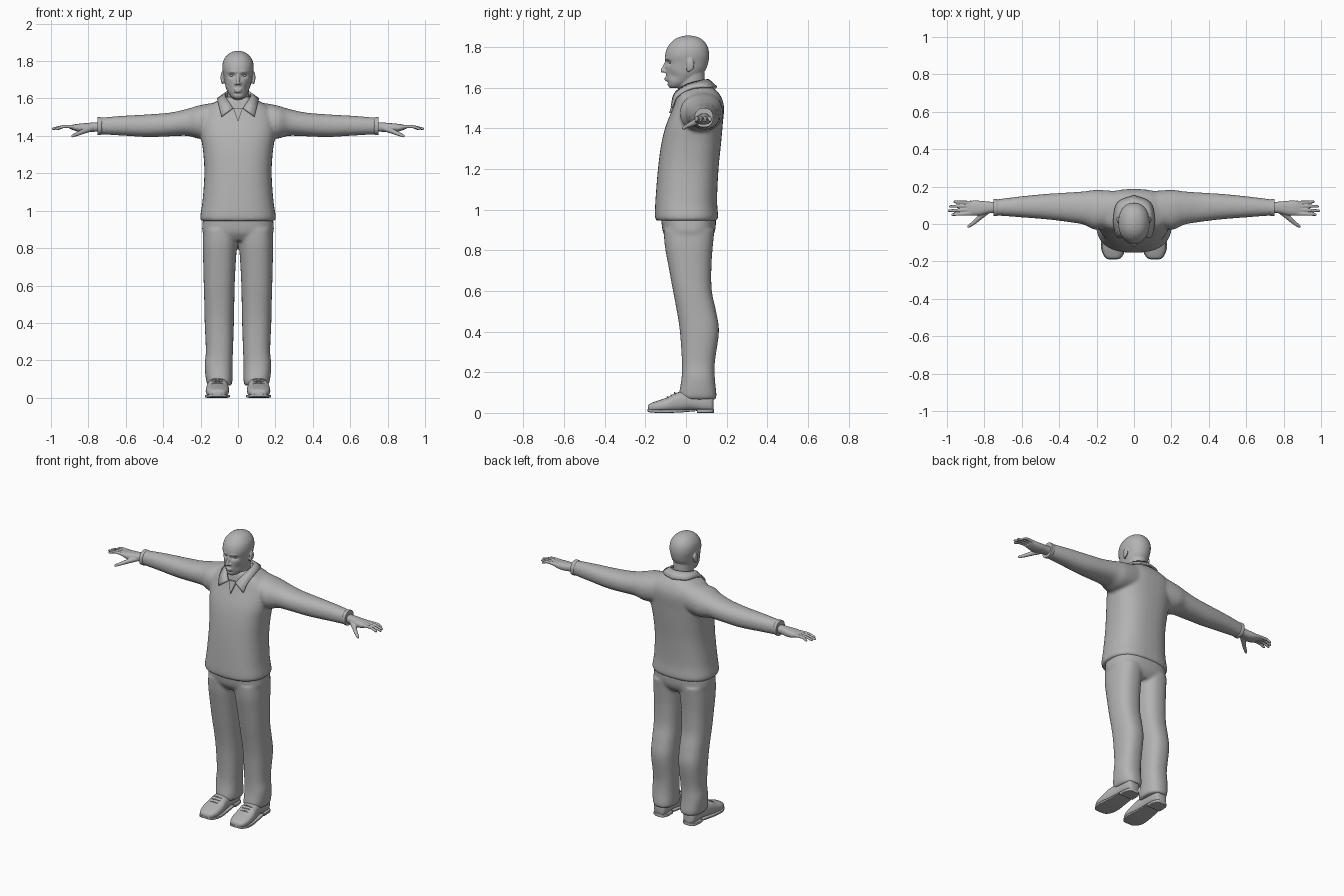
import bpy, bmesh, math
from mathutils import Vector, Matrix

grey = bpy.data.materials.new("plain grey")
grey.diffuse_color = (0.45, 0.45, 0.45, 1)


def smooth_rows(rows, steps=5):
    """Catmull-Rom interpolation between section rows."""
    out = []
    for i in range(len(rows) - 1):
        p = [rows[max(0, min(len(rows) - 1, i + k))] for k in (-1, 0, 1, 2)]
        for s in range(steps):
            t = s / steps
            out.append([0.5 * (2 * b + (c - a) * t + (2 * a - 5 * b + 4 * c - d) * t * t
                               + (3 * b - a - 3 * c + d) * t ** 3) for a, b, c, d in zip(*p)])
    return out + [list(rows[-1])]


def loft(bm, axis, rows, power=2.3, side=1, n=40):
    """Closed skin through sections (t, a0, a1, b0, b1) along x, y or z."""
    rings = []
    for t, a0, a1, b0, b1 in smooth_rows(rows):
        ring = []
        for k in range(n):
            c, s = math.cos(math.tau * k / n), math.sin(math.tau * k / n)
            a = (a0 + a1) / 2 + (a1 - a0) / 2 * math.copysign(abs(c) ** (2 / power), c)
            b = (b0 + b1) / 2 + (b1 - b0) / 2 * math.copysign(abs(s) ** (2 / power), s)
            x, y, z = {"x": (t, a, b), "y": (a, t, b), "z": (a, b, t)}[axis]
            ring.append(bm.verts.new((x * side, y, z)))
        rings.append(ring)
    for r, q in zip(rings, rings[1:]):
        for k in range(n):
            bm.faces.new((r[k], r[(k + 1) % n], q[(k + 1) % n], q[k]))
    bm.faces.new(rings[0])
    bm.faces.new(rings[-1])


def ball(bm, centre, radii, side=1):
    m = Matrix.Translation((centre[0] * side, centre[1], centre[2])) @ Matrix.Diagonal((*radii, 1))
    bmesh.ops.create_icosphere(bm, subdivisions=3, radius=1, matrix=m)


def limb(bm, points, r0, r1, side=1, steps=8):
    """Tapered rounded tube made from closely spaced balls."""
    path = smooth_rows(points, steps)
    for i, p in enumerate(path):
        r = r0 + (r1 - r0) * i / (len(path) - 1)
        ball(bm, p, (r, r, r), side)


def finish(bm, name, voxel=0, relax=0, angle=40):
    bmesh.ops.recalc_face_normals(bm, faces=bm.faces)
    me = bpy.data.meshes.new(name)
    bm.to_mesh(me)
    bm.free()
    ob = bpy.data.objects.new(name, me)
    bpy.context.collection.objects.link(ob)
    me.materials.append(grey)
    bpy.ops.object.select_all(action="DESELECT")
    bpy.context.view_layer.objects.active = ob
    ob.select_set(True)
    if voxel:
        m = ob.modifiers.new("fuse", "REMESH")
        m.mode, m.voxel_size = "VOXEL", voxel
        bpy.ops.object.modifier_apply(modifier=m.name)
        m = ob.modifiers.new("relax", "SMOOTH")
        m.factor, m.iterations = 0.5, relax
        bpy.ops.object.modifier_apply(modifier=m.name)
    bpy.ops.object.shade_smooth_by_angle(angle=math.radians(angle))
    return ob


def press(ob, centre, radii, offset):
    """Soft sculpting push, mirrored on both sides."""
    for v in ob.data.vertices:
        if v.co.y > 0.03:
            continue
        d = sum(((a - c) / r) ** 2 for a, c, r in
                zip((abs(v.co.x), v.co.y, v.co.z), centre, radii))
        v.co += Vector(offset) * math.exp(-d)


# Shirt: torso with both sleeves fused in
bm = bmesh.new()
loft(bm, "z", [(0.945, -.195, .195, -.145, .15), (0.965, -.203, .203, -.153, .158),
               (1.05, -.19, .19, -.15, .153), (1.2, -.18, .18, -.138, .16),
               (1.32, -.187, .187, -.122, .172), (1.41, -.2, .2, -.1, .18),
               (1.5, -.2, .2, -.064, .187), (1.55, -.175, .175, -.047, .175),
               (1.585, -.115, .115, -.04, .15), (1.61, -.07, .07, -.03, .115)], 2.5)
for s in (1, -1):
    loft(bm, "x", [(.08, .0, .175, 1.4, 1.585), (.2, -.03, .182, 1.385, 1.565),
                   (.27, -.003, .174, 1.4, 1.545), (.36, .012, .168, 1.398, 1.525),
                   (.48, .026, .16, 1.394, 1.515), (.62, .037, .146, 1.402, 1.507),
                   (.73, .045, .132, 1.408, 1.498), (.75, .044, .132, 1.408, 1.498)], 2.2, s)
shirt = finish(bm, "shirt", 0.009, 5)

# Sleeve cuffs
for s, label in ((1, "left"), (-1, "right")):
    bm = bmesh.new()
    loft(bm, "x", [(.728, .046, .131, 1.409, 1.497), (.735, .042, .134, 1.405, 1.5),
                   (.75, .042, .134, 1.405, 1.5)], 2.2, s)
    finish(bm, label + "_cuff")

# Collar: folded band with two pointed leaves
upper = [(.026, -.062, 1.548), (.048, -.045, 1.58), (.068, .01, 1.615), (.06, .075, 1.632), (0, .108, 1.638)]
lower = [(.088, -.07, 1.502), (.1, -.045, 1.555), (.108, .03, 1.597), (.085, .115, 1.602), (0, .15, 1.6)]
bm = bmesh.new()
for s in (1, -1):
    strip = [[bm.verts.new((p[0] * s, p[1], p[2])) for p in smooth_rows(line, 4)] for line in (upper, lower)]
    for i in range(len(strip[0]) - 1):
        bm.faces.new((strip[0][i], strip[0][i + 1], strip[1][i + 1], strip[1][i]))
bmesh.ops.remove_doubles(bm, verts=bm.verts, dist=1e-4)
collar = finish(bm, "collar")
m = collar.modifiers.new("thickness", "SOLIDIFY")
m.thickness, m.offset = 0.012, 0

# Placket: the shirt opening below the collar
bm = bmesh.new()
front = [(-.026, -.058, 1.55), (.026, -.058, 1.55), (0, -.083, 1.475)]
back = [(x, y + .03, z) for x, y, z in front]
f, b = [[bm.verts.new(p) for p in tri] for tri in (front, back)]
bm.faces.new(f)
bm.faces.new(b)
for i in range(3):
    bm.faces.new((f[i], f[(i + 1) % 3], b[(i + 1) % 3], b[i]))
finish(bm, "collar_opening")

# Trousers: pelvis and both legs
bm = bmesh.new()
loft(bm, "z", [(.84, -.15, .15, -.08, .11), (.88, -.188, .188, -.11, .138),
               (.93, -.19, .19, -.12, .147), (1.0, -.18, .18, -.125, .145)], 2.6)
for s in (1, -1):
    loft(bm, "z", [(.065, .035, .158, -.022, .146), (.09, .03, .17, -.034, .15),
                   (.17, .03, .178, -.022, .142), (.25, .027, .172, -.02, .142), (.4, .022, .178, -.03, .162),
                   (.5, .02, .18, -.045, .148), (.6, .018, .183, -.064, .127), (.72, .012, .186, -.086, .125),
                   (.82, .005, .188, -.104, .132), (.9, .0, .185, -.11, .14)], 2.4, s)
finish(bm, "trousers", 0.009, 4)

# Head and neck, with nose, lips and ears fused in
bm = bmesh.new()
loft(bm, "z", [(1.5, -.06, .06, -.02, .1), (1.58, -.057, .057, -.035, .092),
               (1.64, -.058, .058, -.04, .092), (1.7, -.06, .06, -.04, .09)], 2)
loft(bm, "z", [(1.597, -.02, .02, -.078, -.03), (1.608, -.036, .036, -.088, .0),
               (1.63, -.052, .052, -.094, .04), (1.66, -.065, .065, -.098, .075),
               (1.69, -.072, .072, -.1, .098), (1.72, -.077, .077, -.101, .109),
               (1.76, -.084, .084, -.103, .114), (1.8, -.079, .079, -.09, .107),
               (1.83, -.06, .06, -.065, .087), (1.847, -.036, .036, -.037, .06),
               (1.855, -.01, .01, -.008, .03)], 2.15)
limb(bm, [(0, -.098, 1.725), (0, -.108, 1.7), (0, -.115, 1.683)], .007, .0105)
ball(bm, (0, -.098, 1.648), (.022, .008, .005))
ball(bm, (0, -.097, 1.638), (.02, .009, .006))
for s in (1, -1):
    ball(bm, (.011, -.1, 1.679), (.009, .011, .008), s)
    ball(bm, (.085, .022, 1.712), (.008, .019, .031), s)
    ball(bm, (.083, .012, 1.69), (.007, .01, .014), s)
head = finish(bm, "head", 0.0045, 2)
press(head, (.033, -.09, 1.722), (.019, .04, .012), (0, .014, 0))      # eye sockets
press(head, (.032, -.098, 1.742), (.024, .03, .007), (0, -.005, 0))    # brows
press(head, (.05, -.06, 1.658), (.016, .05, .022), (-.004, .006, 0))   # cheek hollows
press(head, (0, -.09, 1.625), (.024, .03, .005), (0, .005, 0))         # under the lip

# Eyes
for s, label in ((1, "left"), (-1, "right")):
    bm = bmesh.new()
    ball(bm, (.033, -.073, 1.723), (.012, .011, .007), s)
    finish(bm, label + "_eye")

# Hands: palm, four fingers and thumb
fingers = [(.056, .05, .978), (.077, .071, .997), (.097, .094, .99), (.114, .119, .967)]
for s, label in ((1, "left"), (-1, "right")):
    bm = bmesh.new()
    loft(bm, "x", [(.7, .06, .118, 1.425, 1.475), (.77, .058, .119, 1.422, 1.472),
                   (.82, .047, .124, 1.418, 1.468), (.86, .044, .125, 1.424, 1.464),
                   (.895, .05, .12, 1.436, 1.458)], 2.4, s)
    for y0, y1, tip in fingers:
        limb(bm, [(.87, y0, 1.448), (.93, (y0 + y1) / 2, 1.45), (tip - .007, y1, 1.438)], .011, .007, s, 10)
    limb(bm, [(.79, .066, 1.438), (.825, .035, 1.425), (.855, .008, 1.412), (.884, -.013, 1.4)], .017, .008, s, 6)
    finish(bm, label + "_hand", 0.0035, 2)

# Shoes: upper, sole with heel, and laces
for s, label in ((1, "left"), (-1, "right")):
    bm = bmesh.new()
    loft(bm, "y", [(-.188, .095, .13, .012, .032), (-.178, .07, .152, .006, .045), (-.14, .052, .17, .003, .06),
                   (-.09, .048, .172, .003, .077), (-.045, .052, .166, .004, .1), (.03, .058, .155, .012, .11),
                   (.09, .06, .152, .004, .11), (.125, .068, .145, .004, .1), (.135, .08, .132, .01, .085)], 2.5, s)
    finish(bm, label + "_shoe")
    bm = bmesh.new()
    loft(bm, "y", [(-.19, .092, .132, .008, .02), (-.178, .066, .155, .003, .018), (-.14, .048, .174, 0, .016),
                   (-.09, .044, .176, 0, .016), (-.03, .05, .168, .002, .016), (.045, .056, .158, .008, .018)], 7, s)
    loft(bm, "y", [(.055, .056, .158, 0, .02), (.1, .058, .156, 0, .02), (.125, .066, .148, 0, .02),
                   (.137, .082, .132, 0, .02)], 7, s)
    finish(bm, label + "_sole")
    bm = bmesh.new()
    for y, z in ((-.088, .077), (-.07, .087), (-.052, .097)):
        limb(bm, [(.082, y, z - .003), (.11, y - .004, z + .002), (.138, y, z - .003)], .004, .004, s, 6)
    finish(bm, label + "_laces", 0.003, 1)
